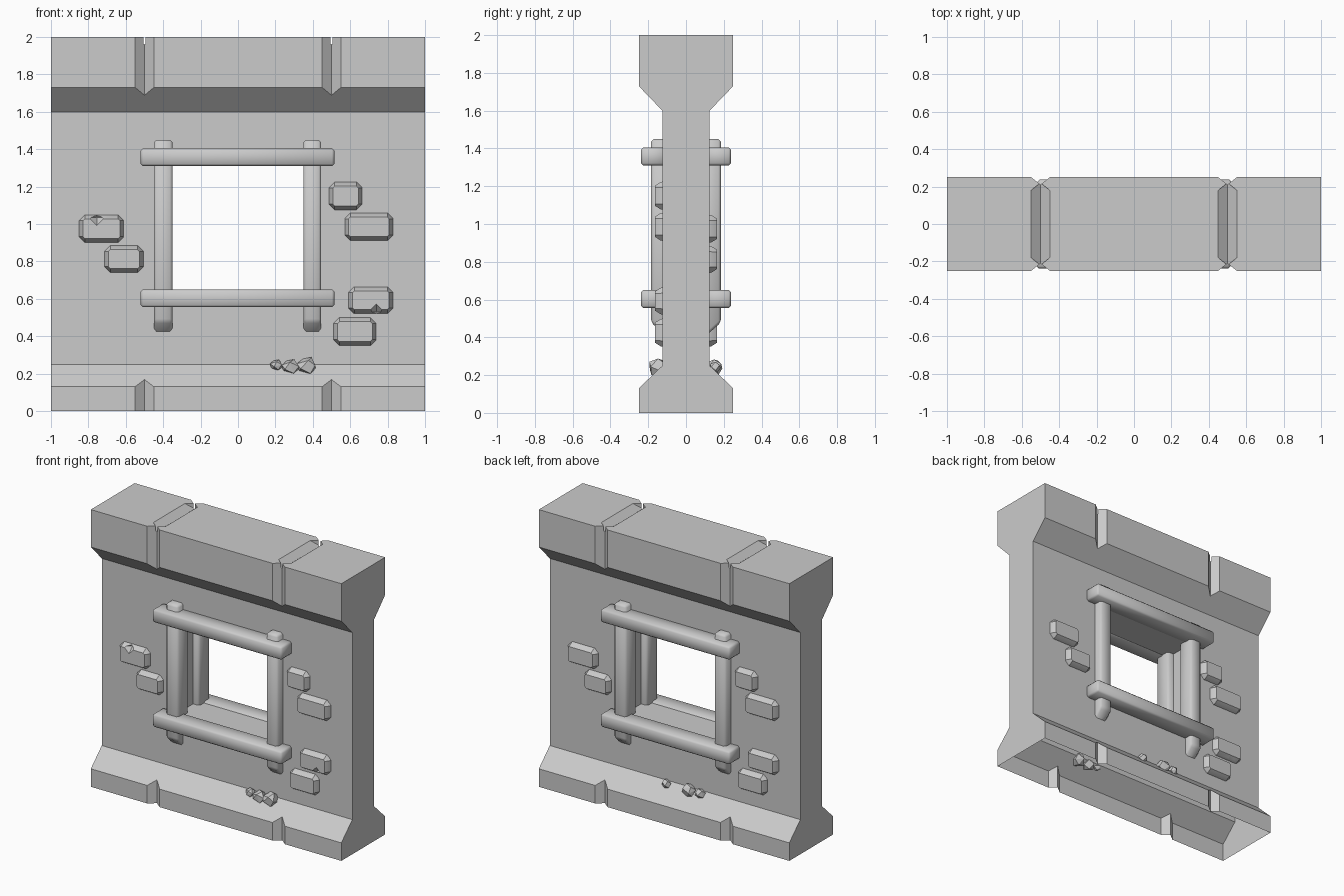
import bpy, bmesh, random, math
from mathutils import Vector

if "Cube" in bpy.data.objects:
    bpy.data.objects.remove(bpy.data.objects["Cube"])

random.seed(4)


def make(name, bm, smooth=None):
    bmesh.ops.recalc_face_normals(bm, faces=bm.faces)
    me = bpy.data.meshes.new(name)
    bm.to_mesh(me)
    bm.free()
    ob = bpy.data.objects.new(name, me)
    bpy.context.collection.objects.link(ob)
    if smooth:
        bpy.ops.object.select_all(action='DESELECT')
        ob.select_set(True)
        bpy.context.view_layer.objects.active = ob
        bpy.ops.object.shade_smooth_by_angle(angle=math.radians(smooth))
    return ob


def hull(points):
    bm = bmesh.new()
    for p in points:
        bm.verts.new(p)
    res = bmesh.ops.convex_hull(bm, input=bm.verts)
    loose = [v for v in bm.verts if not v.link_faces]
    bmesh.ops.delete(bm, geom=loose, context='VERTS')
    bmesh.ops.dissolve_limit(bm, angle_limit=0.01, verts=bm.verts, edges=bm.edges)
    return bm


def box(x0, x1, y0, y1, z0, z1):
    return hull([(x, y, z) for x in (x0, x1) for y in (y0, y1) for z in (z0, z1)])


def bevel(bm, w):
    bmesh.ops.bevel(bm, geom=bm.edges[:], offset=w, segments=1, affect='EDGES')
    return bm


def spin(bm, s):
    # half turn about z for the back side
    for v in bm.verts:
        v.co.x *= s
        v.co.y *= s
    return bm


def cut(ob, cutter):
    cutter.hide_render = True
    m = ob.modifiers.new("cut", 'BOOLEAN')
    m.operation = 'DIFFERENCE'
    m.solver = 'EXACT'
    m.object = cutter
    bpy.context.view_layer.objects.active = ob
    bpy.ops.object.modifier_apply(modifier=m.name)
    bpy.data.objects.remove(cutter)


# Wall body extruded from its cross-section
half = [(0.25, 0), (0.25, 0.13), (0.125, 0.25), (0.125, 1.6), (0.25, 1.73), (0.25, 2)]
prof = half + [(-y, z) for y, z in reversed(half)]
bm = bmesh.new()
face = bm.faces.new([bm.verts.new((-1, y, z)) for y, z in prof])
ext = bmesh.ops.extrude_face_region(bm, geom=[face])
bmesh.ops.translate(bm, vec=(2, 0, 0), verts=[g for g in ext['geom'] if isinstance(g, bmesh.types.BMVert)])
wall = make("wall", bm)

# Window opening and V-shaped block joints
cut(wall, make("cutter", box(-0.4, 0.4, -0.5, 0.5, 0.64, 1.315)))
for x in (-0.5, 0.5):
    for s in (-1, 1):
        for z0, z1 in ((-0.1, 0.4), (1.5, 2.1)):
            pts = [(x + dx, s * y, z) for z in (z0, z1)
                   for dx, y in ((0, 0.21), (-0.075, 0.27), (0.075, 0.27))]
            cut(wall, make("cutter", hull(pts)))
    pts = []
    for s in (-1, 1):
        pts += [(x, s * 0.22, 1.96), (x, s * 0.22, 2.02),
                (x - 0.075, s * 0.16, 2.02), (x + 0.075, s * 0.16, 2.02)]
    cut(wall, make("cutter", hull(pts)))

# The underside is open
bm = bmesh.new()
bm.from_mesh(wall.data)
under = [f for f in bm.faces if all(v.co.z < 0.001 for v in f.verts)]
bmesh.ops.delete(bm, geom=under, context='FACES')
bm.to_mesh(wall.data)
bm.free()

# Raised bricks: x0, x1, z0, z1, chip position (x, z)
bricks = [(-0.85, -0.61, 0.90, 1.05, (-0.755, 1.035)),
          (-0.715, -0.505, 0.74, 0.885, None),
          (0.485, 0.665, 1.075, 1.225, None),
          (0.57, 0.83, 0.91, 1.06, None),
          (0.59, 0.83, 0.52, 0.665, (0.74, 0.53)),
          (0.51, 0.74, 0.35, 0.50, None)]


def chamfer_rect(x0, x1, z0, z1, y, inset, c):
    x0, x1, z0, z1 = x0 + inset, x1 - inset, z0 + inset, z1 - inset
    return [(x, y, z) for x, z in ((x0 + c, z0), (x1 - c, z0), (x1, z0 + c), (x1, z1 - c),
                                   (x1 - c, z1), (x0 + c, z1), (x0, z1 - c), (x0, z0 + c))]


# Frame and bricks on the front, turned round for the back
for s, side in ((1, "front"), (-1, "back")):
    for z0, z1, part in ((0.555, 0.65, "sill"), (1.31, 1.405, "lintel")):
        bm = bevel(box(-0.52, 0.515, -0.238, -0.11, z0, z1), 0.012)
        make(f"{side}_{part}_beam", spin(bm, s), 50)
    for x0, x1, part in ((-0.45, -0.35, "left"), (0.35, 0.445, "right")):
        bm = box(x0, x1, -0.185, -0.06, 0.42, 1.45)
        for v in bm.verts:
            if v.co.z < 1:
                v.co.z = 0.425 + (abs(v.co.y) - 0.125) * 0.9
        make(f"{side}_{part}_post", spin(bevel(bm, 0.014), s), 50)
    for i, (x0, x1, z0, z1, chip) in enumerate(bricks):
        r = (x0, x1, z0, z1)
        pts = (chamfer_rect(*r, -0.12, 0, 0.03) + chamfer_rect(*r, -0.135, 0.003, 0.029)
               + chamfer_rect(*r, -0.165, 0.022, 0.01))
        brick = make(f"{side}_brick_{i + 1}", spin(hull(pts), s), 40)
        if chip:
            c, q = Vector((chip[0], -0.168, chip[1])), 0.045
            pts = [c + Vector(d) * q for d in ((1, 0, 0), (-1, 0, 0), (0, 1, 0),
                                               (0, -1, 0), (0, 0, 1), (0, 0, -1))]
            cut(brick, make("cutter", spin(hull(pts), s)))

# Rubble resting on the plinth slope: x, z, radius, side of the wall
rubble = [(0.205, 0.245, 0.036, -1), (0.28, 0.235, 0.05, -1), (0.37, 0.24, 0.058, -1),
          (0.05, 0.24, 0.036, 1), (-0.13, 0.24, 0.052, 1), (-0.22, 0.24, 0.038, 1)]
for i, (x, z, r, s) in enumerate(rubble):
    pts = []
    for k in range(12):
        # points spread evenly on a sphere, then jittered
        h = 1 - 2 * (k + 0.5) / 12
        a = k * 2.4 + random.uniform(-0.25, 0.25)
        w = math.sqrt(1 - h * h)
        pts.append((x + r * w * math.cos(a), s * 0.152 + r * w * math.sin(a) * 0.9, z + r * h * 0.9))
    make(f"rubble_{i + 1}", hull(pts))
